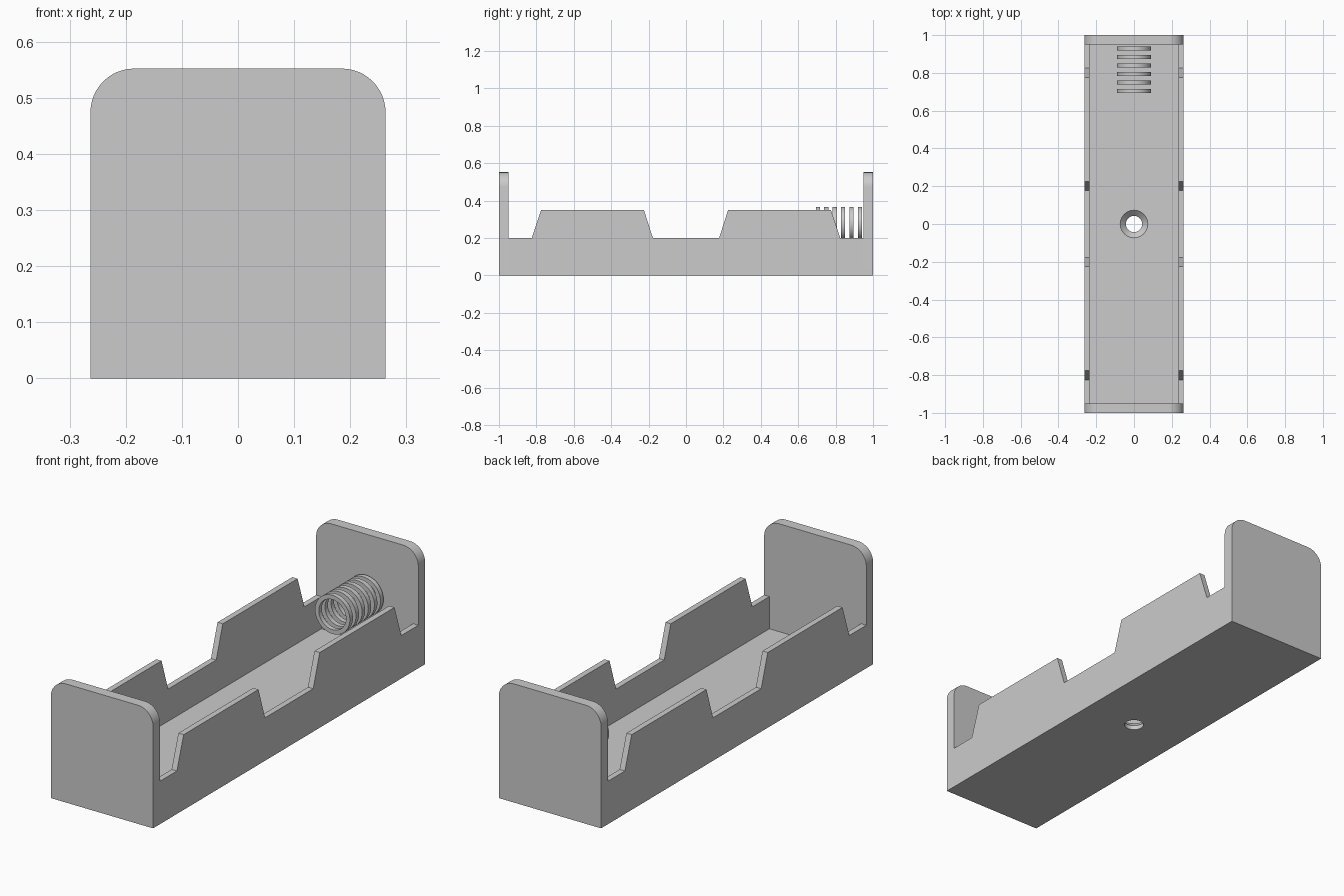
import bpy, bmesh, math
from mathutils import Vector

if "Cube" in bpy.data.objects:
    bpy.data.objects.remove(bpy.data.objects["Cube"])

HALF_W, WALL, FLOOR = 0.263, 0.027, 0.05
INNER_END = 0.95

grey = bpy.data.materials.new("plain_grey")
grey.use_nodes = True
grey.diffuse_color = (0.6, 0.6, 0.6, 1)
grey.node_tree.nodes["Principled BSDF"].inputs["Base Color"].default_value = (0.6, 0.6, 0.6, 1)


def finish(name, bm, smooth=False):
    bmesh.ops.recalc_face_normals(bm, faces=bm.faces)
    mesh = bpy.data.meshes.new(name)
    bm.to_mesh(mesh)
    bm.free()
    mesh.materials.append(grey)
    obj = bpy.data.objects.new(name, mesh)
    bpy.context.collection.objects.link(obj)
    bpy.ops.object.select_all(action="DESELECT")
    obj.select_set(True)
    bpy.context.view_layer.objects.active = obj
    if smooth:
        bpy.ops.object.shade_smooth_by_angle(angle=math.radians(30))
    return obj


def prism(name, points, depth, smooth=False):
    """Extrude a closed outline along the depth vector."""
    bm = bmesh.new()
    face = bm.faces.new([bm.verts.new(p) for p in points])
    new = bmesh.ops.extrude_face_region(bm, geom=[face])["geom"]
    verts = [v for v in new if isinstance(v, bmesh.types.BMVert)]
    bmesh.ops.translate(bm, verts=verts, vec=Vector(depth))
    return finish(name, bm, smooth)


def lathe(name, profile, smooth=True, along_y=False, centre=(0, 0, 0), closed=True):
    """Revolve (radius, height) points around an axis."""
    bm = bmesh.new()
    steps = 48
    rings = []
    for i in range(steps):
        a = math.tau * i / steps
        ring = []
        for r, h in profile:
            u, v = r * math.cos(a), r * math.sin(a)
            p = Vector((u, h, v)) if along_y else Vector((u, v, h))
            ring.append(bm.verts.new(p + Vector(centre)))
        rings.append(ring)
    n = len(profile)
    for i in range(steps):
        a, b = rings[i], rings[(i + 1) % steps]
        for j in range(n if closed else n - 1):
            k = (j + 1) % n
            bm.faces.new((a[j], b[j], b[k], a[k]))
    if not closed:
        bm.faces.new([r[0] for r in rings])
        bm.faces.new([r[-1] for r in rings])
    return finish(name, bm, smooth)


# Floor with a countersunk screw hole
inner = HALF_W - WALL
corners = [(-inner, -INNER_END, 0), (inner, -INNER_END, 0),
           (inner, INNER_END, 0), (-inner, INNER_END, 0)]
hole = lathe("hole_cutter", [(0.043, -0.05), (0.043, 0.02), (0.073, FLOOR), (0.093, 0.07)],
             closed=False)
hole.hide_render = True
floor = prism("floor", corners, (0, 0, FLOOR))
cut = floor.modifiers.new("screw_hole", "BOOLEAN")
cut.operation, cut.solver, cut.object = "DIFFERENCE", "EXACT", hole
bpy.ops.object.modifier_apply(modifier=cut.name)
bpy.data.objects.remove(hole)
bpy.ops.object.shade_smooth_by_angle(angle=math.radians(30))

# Notched side walls, the outline mirrored front to back
half = [(0.177, 0.2), (0.225, 0.35), (0.775, 0.35), (0.825, 0.2), (INNER_END, 0.2), (INNER_END, 0)]
outline = half + [(-y, z) for y, z in reversed(half)]
for name, x in (("left_wall", inner), ("right_wall", -HALF_W)):
    prism(name, [(x, y, z) for y, z in outline], (WALL, 0, 0))

# End plates with rounded upper corners
TOP, R = 0.552, 0.078
arc = [(HALF_W - R + R * math.cos(a), TOP - R + R * math.sin(a))
       for a in (math.pi / 2 * i / 12 for i in range(13))]
plate = [(HALF_W, 0)] + arc
plate += [(-x, z) for x, z in reversed(plate)]
for name, y in (("front_plate", -1), ("back_plate", INNER_END)):
    prism(name, [(x, y, z) for x, z in plate], (0, 0.05, 0), smooth=True)

# Contact spring made of separate flat rings
ring_profile = [(0.07, -0.011), (0.09, -0.011), (0.09, 0.011), (0.07, 0.011)]
for i in range(6):
    lathe(f"spring_ring_{i + 1}", ring_profile, along_y=True,
          centre=(0, 0.705 + 0.045 * i, 0.277))
